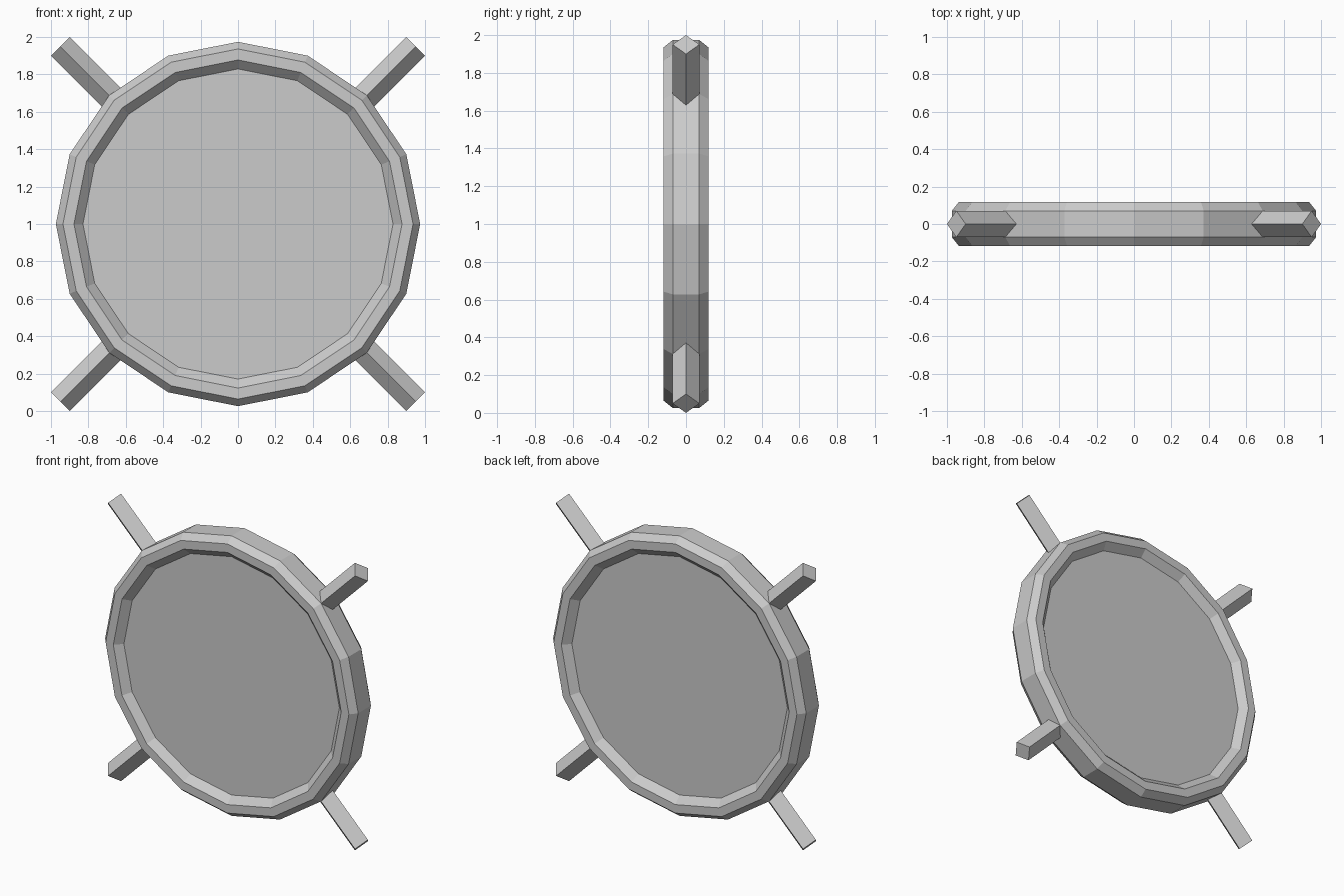
import bpy, bmesh, math
from mathutils import Matrix, Vector

if "Cube" in bpy.data.objects:
    bpy.data.objects.remove(bpy.data.objects["Cube"])

SIDES = 16
CENTRE = Vector((0, 0, 1.0))

grey = bpy.data.materials.new("light grey")
grey.diffuse_color = (0.6, 0.6, 0.6, 1)
grey.use_nodes = True
grey.node_tree.nodes["Principled BSDF"].inputs["Base Color"].default_value = grey.diffuse_color


def finish(name, bm):
    bmesh.ops.recalc_face_normals(bm, faces=bm.faces)
    me = bpy.data.meshes.new(name)
    bm.to_mesh(me)
    bm.free()
    me.materials.append(grey)
    ob = bpy.data.objects.new(name, me)
    bpy.context.collection.objects.link(ob)
    return ob


# Rim: chamfered profile (radius, y) swept around the y axis
half = [(0.829, -0.07), (0.877, -0.118), (0.936, -0.118), (0.974, -0.07)]
profile = half + [(r, -y) for r, y in reversed(half)]
bm = bmesh.new()
rings = []
for i in range(SIDES):
    a = 2 * math.pi * i / SIDES
    rings.append([bm.verts.new(CENTRE + Vector((r * math.cos(a), y, r * math.sin(a))))
                  for r, y in profile])
n = len(profile)
for i in range(SIDES):
    p, q = rings[i], rings[(i + 1) % SIDES]
    for j in range(n):
        k = (j + 1) % n
        bm.faces.new((p[j], p[k], q[k], q[j]))
finish("rim", bm)

# Disc: flat panel recessed in the rim on both sides
bm = bmesh.new()
bmesh.ops.create_cone(bm, cap_ends=True, segments=SIDES, radius1=0.829, radius2=0.829, depth=0.14,
                      matrix=Matrix.Translation(CENTRE) @ Matrix.Rotation(math.pi / 2, 4, 'X'))
finish("disc", bm)

# Four diagonal square bars, turned edge-on to the front
INNER, OUTER = 0.90, 1.3435
for i, name in enumerate(("upper_right", "upper_left", "lower_left", "lower_right")):
    a = math.pi / 4 + i * math.pi / 2
    d = Vector((math.cos(a), 0, math.sin(a)))
    side = Vector((-math.sin(a), 0, math.cos(a))) * 0.0707
    deep = Vector((0, 0.0707, 0))
    bm = bmesh.new()
    ends = [[bm.verts.new(CENTRE + d * r + o) for o in (side, deep, -side, -deep)]
            for r in (INNER, OUTER)]
    for e in ends:
        bm.faces.new(e)
    for j in range(4):
        k = (j + 1) % 4
        bm.faces.new((ends[0][j], ends[0][k], ends[1][k], ends[1][j]))
    finish(name + "_bar", bm)
